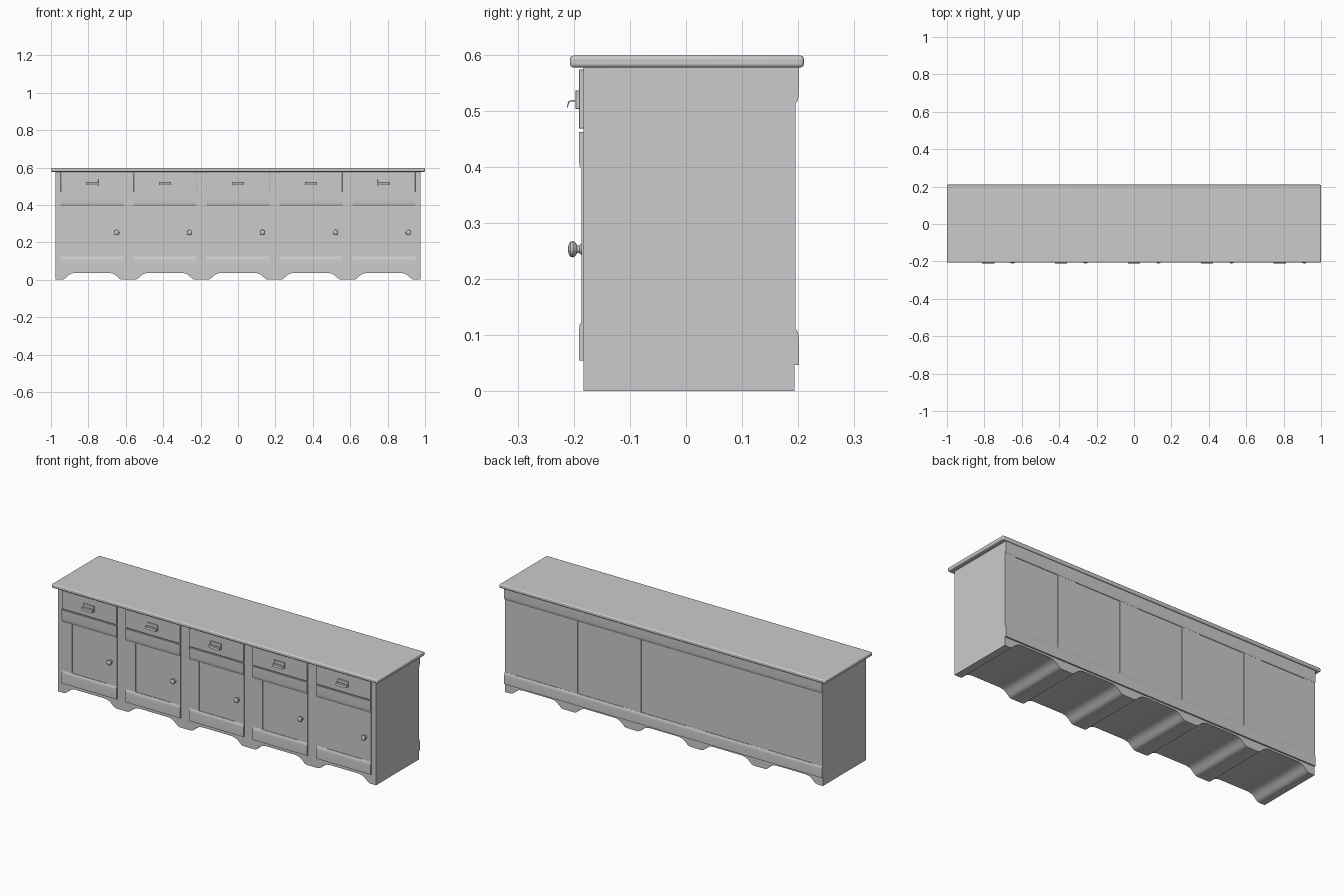
import bpy, bmesh, math
from mathutils import Vector

if "Cube" in bpy.data.objects:
    bpy.data.objects.remove(bpy.data.objects["Cube"])

BAYS = [-0.78, -0.39, 0.0, 0.39, 0.78]
POSTS = [-0.585, -0.195, 0.195, 0.585]
FRONT, BACK = -0.183, 0.193


def finish(name, bm, bevel=0.0, segments=2):
    bmesh.ops.recalc_face_normals(bm, faces=bm.faces)
    mesh = bpy.data.meshes.new(name)
    bm.to_mesh(mesh)
    bm.free()
    ob = bpy.data.objects.new(name, mesh)
    bpy.context.collection.objects.link(ob)
    if bevel:
        mod = ob.modifiers.new("bevel", 'BEVEL')
        mod.width, mod.segments = bevel, segments
    bpy.ops.object.select_all(action='DESELECT')
    ob.select_set(True)
    bpy.context.view_layer.objects.active = ob
    bpy.ops.object.shade_smooth_by_angle(angle=math.radians(35))
    return ob


def extrude(name, points, vec, bevel=0.0, segments=2):
    """Solid made by sweeping a closed 3D outline along vec."""
    bm = bmesh.new()
    face = bm.faces.new([bm.verts.new(p) for p in points])
    res = bmesh.ops.extrude_face_region(bm, geom=[face])
    verts = [g for g in res['geom'] if isinstance(g, bmesh.types.BMVert)]
    bmesh.ops.translate(bm, verts=verts, vec=Vector(vec))
    return finish(name, bm, bevel, segments)


def box(name, x0, x1, y0, y1, z0, z1, bevel=0.0, segments=2):
    pts = [(x0, y0, z0), (x1, y0, z0), (x1, y0, z1), (x0, y0, z1)]
    return extrude(name, pts, (0, y1 - y0, 0), bevel, segments)


def rail(name, x0, x1, base, face, z_outer, z_inner):
    """Frame rail whose inner edge is softly chamfered back to the stiles."""
    s = 1 if z_inner > z_outer else -1
    mid = base + (face - base) * 0.45
    prof = [(base, z_outer), (face, z_outer), (face, z_inner - s * 0.018),
            (base + (face - base) * 0.85, z_inner - s * 0.006), (mid, z_inner), (base, z_inner)]
    return extrude(name, [(x0, y, z) for y, z in prof], (x1 - x0, 0, 0))


# Cabinet body: scalloped lower edge running through the full depth
outline = [(-0.975, 0.578), (-0.975, 0.0)]
arch = [(0.16, 0.0), (0.148, 0.004), (0.137, 0.014), (0.125, 0.025), (0.11, 0.033), (0.09, 0.037)]
for c in BAYS:
    outline += [(c - dx, z) for dx, z in arch]
    outline += [(c + dx, z) for dx, z in reversed(arch)]
outline += [(0.975, 0.0), (0.975, 0.578)]
extrude("cabinet_body", [(x, FRONT, z) for x, z in outline], (0, BACK - FRONT, 0))

# Overhanging top with rounded edge
box("table_top", -1.0, 1.0, -0.207, 0.21, 0.577, 0.598, 0.006, 3)


# Knob turned around the y axis
def knob(name, x, z):
    prof = [(0.0105, -0.182), (0.0105, -0.186), (0.007, -0.190), (0.007, -0.194), (0.012, -0.197),
            (0.0145, -0.201), (0.0135, -0.206), (0.008, -0.2095), (0.0, -0.2105)]
    bm = bmesh.new()
    vs = [bm.verts.new((x + r, y, z)) for r, y in prof]
    edges = [bm.edges.new(p) for p in zip(vs, vs[1:])]
    bmesh.ops.spin(bm, geom=vs + edges, cent=(x, 0, z), axis=(0, 1, 0),
                   angle=math.tau, steps=20)
    bmesh.ops.remove_doubles(bm, verts=bm.verts, dist=1e-5)
    finish(name, bm)


for i, c in enumerate(BAYS, 1):
    x0, x1 = c - 0.168, c + 0.168
    # Drawer front with plate and hooked pull
    box(f"drawer_front_{i}", x0, x1, -0.191, FRONT + 0.002, 0.468, 0.573, 0.0015)
    box(f"drawer_pull_plate_{i}", c - 0.033, c + 0.033, -0.197, -0.19, 0.503, 0.536, 0.001)
    hook = [(-0.196, 0.519), (-0.206, 0.519), (-0.210, 0.516), (-0.2125, 0.506),
            (-0.2105, 0.506), (-0.2085, 0.514), (-0.205, 0.5165), (-0.196, 0.5165)]
    extrude(f"drawer_pull_{i}", [(c - 0.033, y, z) for y, z in hook], (0.066, 0, 0))
    # Framed door
    rail(f"door_top_rail_{i}", x0, x1, FRONT + 0.001, -0.191, 0.462, 0.395)
    rail(f"door_bottom_rail_{i}", x0, x1, FRONT + 0.001, -0.191, 0.055, 0.124)
    for side, a, b in (("left", x0, x0 + 0.06), ("right", x1 - 0.06, x1)):
        box(f"door_{side}_stile_{i}", a, b, -0.1862, FRONT + 0.001, 0.12, 0.40)
    knob(f"door_knob_{i}", c + 0.131, 0.253)

# Back frame: two rails and six posts
rail("back_top_rail", -0.975, 0.975, BACK - 0.001, 0.201, 0.578, 0.513)
rail("back_bottom_rail", -0.975, 0.975, BACK - 0.001, 0.201, 0.047, 0.111)
spans = [(-0.975, -0.91), (0.91, 0.975)] + [(p - 0.057, p + 0.057) for p in POSTS]
for i, (a, b) in enumerate(spans, 1):
    box(f"back_post_{i}", a, b, BACK - 0.001, 0.1955, 0.10, 0.52)
